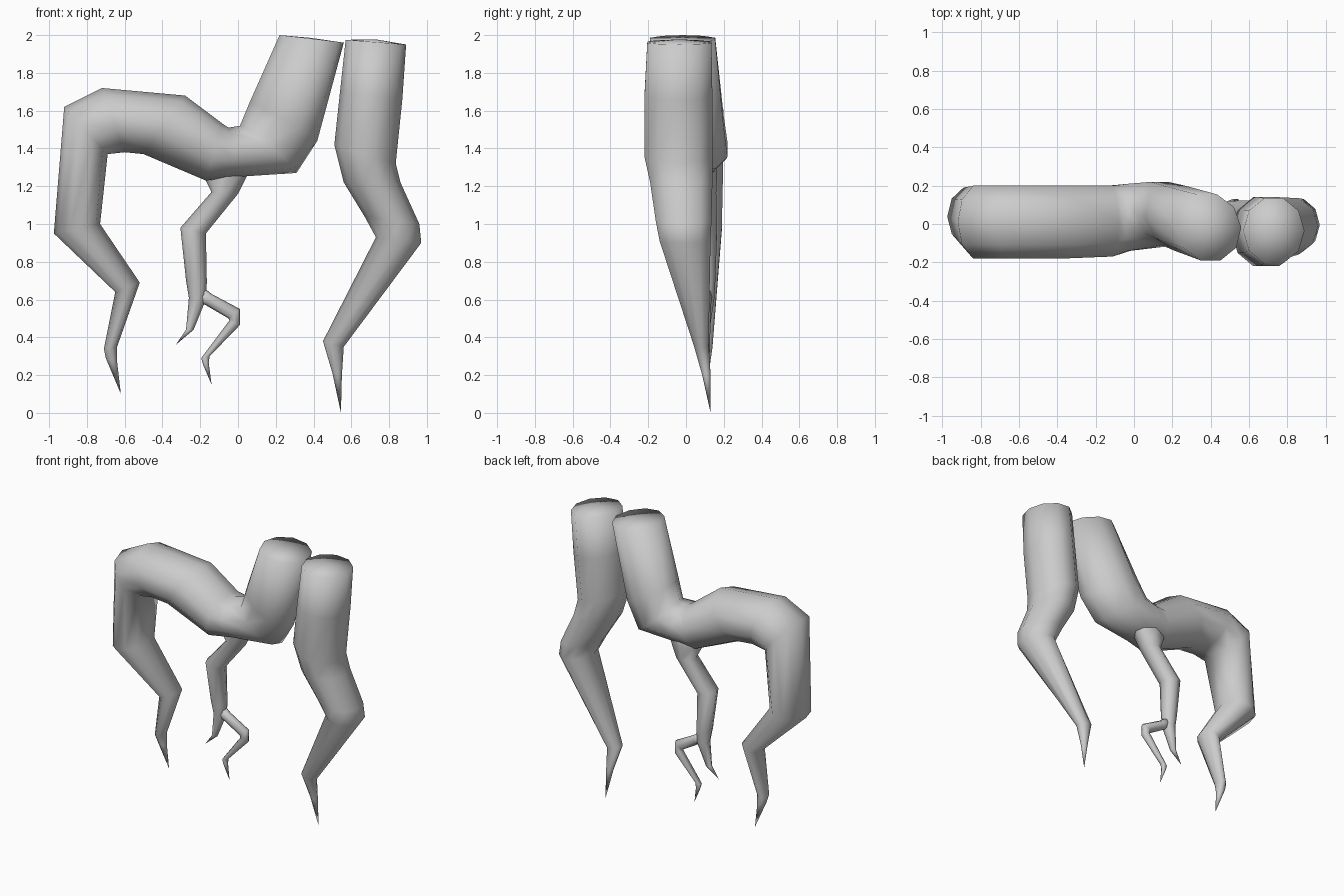
import bpy, bmesh, math
from mathutils import Vector

SIDES = 10


def root(name, rings, tip, sides=SIDES, dome=0.0):
    """Loft rings (x1, z1, x2, z2, y_front, y_back[, skew of the back in x]) into a pointed tip."""
    bm = bmesh.new()
    loops = []
    full = 1.05 if sides % 4 else 1.0
    for x1, z1, x2, z2, ya, yb, *skew in rings:
        c = Vector(((x1 + x2) / 2, (ya + yb) / 2, (z1 + z2) / 2))
        a = Vector(((x1 - x2) / 2, 0, (z1 - z2) / 2))
        b = Vector((skew[0] if skew else 0, (yb - ya) / 2 * full, 0))
        loops.append([bm.verts.new(c + a * math.cos(t) + b * math.sin(t))
                      for t in (2 * math.pi * k / sides for k in range(sides))])
    for lo, hi in zip(loops, loops[1:]):
        for k in range(sides):
            n = (k + 1) % sides
            bm.faces.new((lo[k], lo[n], hi[n], hi[k]))
    # pointed tip and slightly domed cut end
    end = bm.verts.new(tip)
    mid = sum((v.co for v in loops[0]), Vector()) / sides
    top = bm.verts.new(mid + Vector((0, 0, dome)))
    for k in range(sides):
        n = (k + 1) % sides
        bm.faces.new((loops[-1][k], loops[-1][n], end))
        bm.faces.new((loops[0][n], loops[0][k], top))
    bmesh.ops.recalc_face_normals(bm, faces=bm.faces)
    for f in bm.faces:
        f.smooth = True
    mesh = bpy.data.meshes.new(name)
    bm.to_mesh(mesh)
    bm.free()
    ob = bpy.data.objects.new(name, mesh)
    bpy.context.collection.objects.link(ob)
    return ob


# Right root, hanging with one knee
root("right_root", [
    (0.57, 1.975, 0.89, 1.95, -0.205, 0.135),
    (0.54, 1.70, 0.87, 1.66, -0.22, 0.14),
    (0.51, 1.42, 0.835, 1.32, -0.22, 0.14),
    (0.56, 1.22, 0.86, 1.22, -0.19, 0.14),
    (0.67, 1.04, 0.96, 1.00, -0.16, 0.135),
    (0.73, 0.93, 0.97, 0.90, -0.14, 0.13),
    (0.45, 0.38, 0.56, 0.35, 0.04, 0.12),
    (0.50, 0.21, 0.55, 0.20, 0.085, 0.13),
], (0.545, 0.13, 0.0), dome=0.015)

# Main root, sweeping left over an arch and down
root("arched_root", [
    (0.22, 2.00, 0.56, 1.96, -0.19, 0.155, -0.01),
    (0.06, 1.64, 0.42, 1.44, -0.14, 0.20, -0.03),
    (0.01, 1.52, 0.31, 1.27, -0.11, 0.22, -0.03),
    (-0.05, 1.51, 0.00, 1.25, -0.14, 0.21),
    (-0.08, 1.53, -0.17, 1.23, -0.17, 0.20),
    (-0.28, 1.68, -0.50, 1.37, -0.18, 0.20),
    (-0.72, 1.72, -0.60, 1.38, -0.18, 0.20),
    (-0.92, 1.62, -0.69, 1.37, -0.18, 0.20),
    (-0.975, 0.95, -0.73, 1.00, -0.11, 0.19),
    (-0.65, 0.64, -0.52, 0.69, -0.01, 0.165),
    (-0.71, 0.34, -0.64, 0.35, 0.05, 0.14),
    (-0.70, 0.29, -0.64, 0.27, 0.075, 0.13),
], (-0.62, 0.11, 0.10), dome=0.005)

# Thin side root flaring out of the underside, ending in a fork
root("side_root", [
    (-0.20, 1.38, 0.16, 1.40, 0.00, 0.15),
    (-0.18, 1.25, 0.06, 1.28, -0.01, 0.165),
    (-0.14, 1.17, 0.00, 1.16, 0.015, 0.16),
    (-0.305, 0.98, -0.17, 0.95, 0.02, 0.165),
    (-0.275, 0.70, -0.165, 0.69, 0.05, 0.155),
    (-0.26, 0.61, -0.17, 0.60, 0.065, 0.15),
    (-0.275, 0.44, -0.235, 0.44, 0.085, 0.125),
], (-0.33, 0.10, 0.36), sides=8)

root("side_root_fork", [
    (-0.19, 0.67, -0.24, 0.60, 0.075, 0.14),
    (-0.14, 0.63, -0.17, 0.57, 0.07, 0.135),
    (0.01, 0.55, -0.05, 0.50, 0.07, 0.13),
    (0.01, 0.465, -0.045, 0.49, 0.075, 0.13),
    (-0.15, 0.30, -0.195, 0.29, 0.085, 0.125),
    (-0.155, 0.265, -0.185, 0.255, 0.09, 0.12),
], (-0.14, 0.105, 0.15), sides=8)
